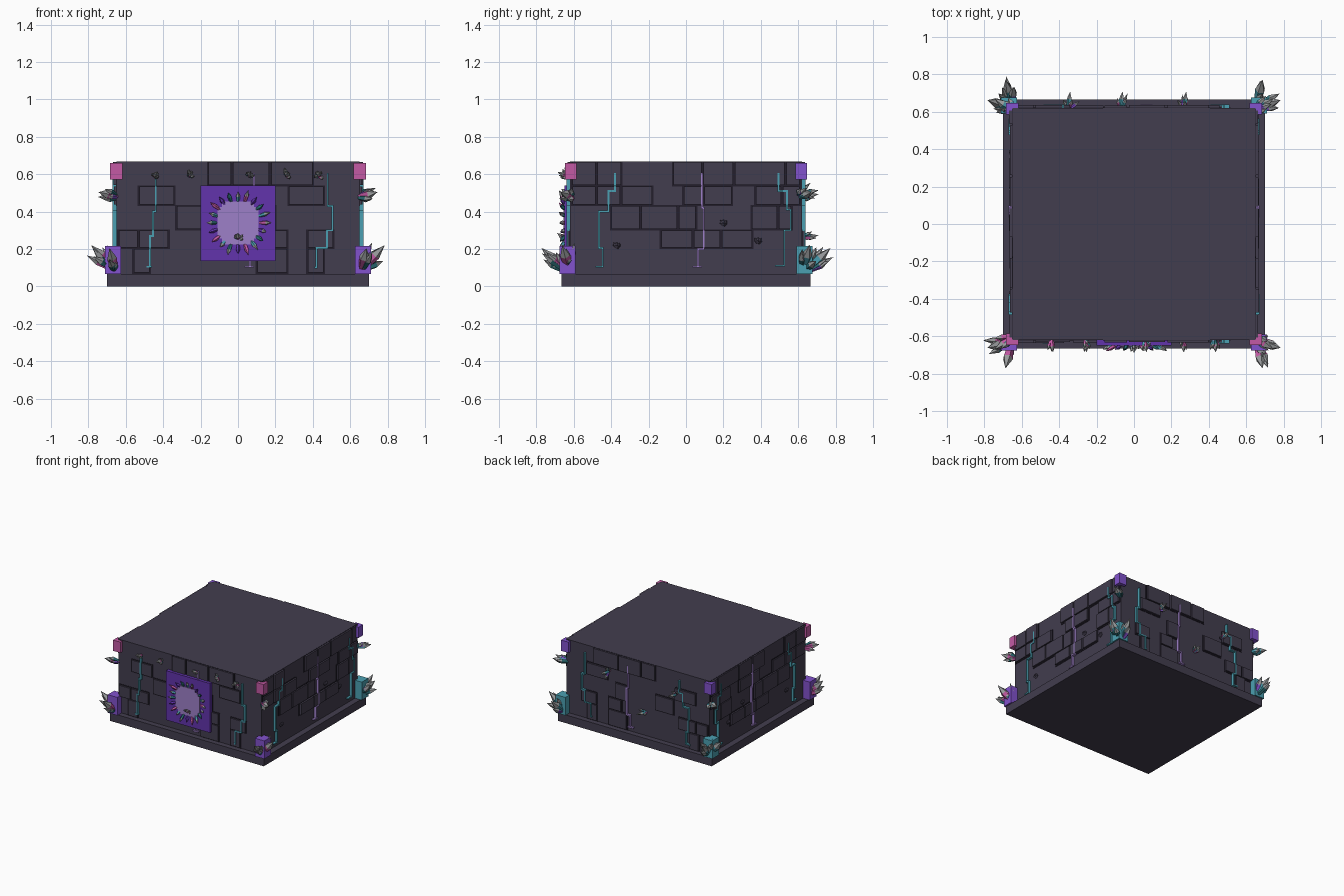
import bpy, bmesh, math, random
from mathutils import Vector, Matrix

if "Cube" in bpy.data.objects:
    bpy.data.objects.remove(bpy.data.objects["Cube"])
random.seed(4)

# Materials, given as display colours and converted to linear
def linear(c):
    c /= 255
    return c / 12.92 if c < 0.04 else ((c + 0.055) / 1.055) ** 2.4

def material(name, *rgb):
    m = bpy.data.materials.new(name)
    col = [linear(c) for c in rgb] + [1]
    m.use_nodes = True
    m.diffuse_color = col
    m.node_tree.nodes["Principled BSDF"].inputs["Base Color"].default_value = col
    return m

STONE = material("dark stone", 66, 61, 78)
GAP = material("stone gap", 36, 31, 44)
PINK = material("pink crystal", 196, 90, 165)
TEAL = material("teal crystal", 75, 160, 178)
VIOLET = material("violet crystal", 130, 82, 205)
FRAME = material("portal violet", 98, 52, 172)
GLOW = material("portal lavender", 158, 128, 200)
GREY = material("crystal grey", 152, 154, 156)
DEEP = material("deep teal", 45, 112, 120)

def finish(name, bm, *mats):
    me = bpy.data.meshes.new(name)
    bmesh.ops.recalc_face_normals(bm, faces=bm.faces)
    bm.to_mesh(me)
    bm.free()
    for m in mats:
        me.materials.append(m)
    ob = bpy.data.objects.new(name, me)
    bpy.context.collection.objects.link(ob)
    return ob

def box(bm, lo, hi, mat=0, spin=Matrix()):
    lo, hi = Vector(lo), Vector(hi)
    frame = spin @ Matrix.Translation((lo + hi) / 2) @ Matrix.Diagonal((*(hi - lo), 1))
    made = bmesh.ops.create_cube(bm, size=1, matrix=frame)
    for f in {f for v in made["verts"] for f in v.link_faces}:
        f.material_index = mat

def block(name, lo, hi, mat):
    bm = bmesh.new()
    box(bm, lo, hi)
    return finish(name, bm, mat)

def crystal(bm, root, aim, length, radius, mat=0, tip=3, sides=5):
    """Tapered prism with a pointed grey tip."""
    turn = Vector(aim).normalized().to_track_quat("Z", "Y")
    rings = []
    for r, h in ((0.65, 0), (1, 0.55)):
        rings.append([bm.verts.new(Vector(root) + turn @ Vector((
            radius * r * math.cos(math.tau * k / sides),
            radius * r * math.sin(math.tau * k / sides), length * h))) for k in range(sides)])
    top = bm.verts.new(Vector(root) + turn @ Vector((0, 0, length)))
    bm.faces.new(rings[0]).material_index = mat
    for k in range(sides):
        n = (k + 1) % sides
        bm.faces.new((rings[0][k], rings[0][n], rings[1][n], rings[1][k])).material_index = mat
        bm.faces.new((rings[1][k], rings[1][n], top)).material_index = tip

def cluster(name, root, aim, length, radius, count, spread, hues=(PINK, TEAL, VIOLET)):
    bm = bmesh.new()
    crystal(bm, root, aim, length, radius)
    for k in range(count):
        jitter = Vector([random.uniform(-spread, spread) for _ in "xyz"])
        crystal(bm, Vector(root) + jitter * radius, Vector(aim).normalized() + jitter,
                length * random.uniform(0.55, 0.9), radius * 0.75, (k + 1) % 3)
    return finish(name, bm, *hues, GREY)

# Base and body
block("base_slab", (-0.7, -0.665, 0), (0.7, 0.665, 0.067), STONE)
HX, HY, TOP = 0.65, 0.62, 0.667
block("body", (-HX, -HY, 0.06), (HX, HY, TOP), STONE)

# Wall courses: bottom and top of each row, then the stones as start and end
ROWS = [(0.54, 0.664), (0.435, 0.533), (0.305, 0.43), (0.205, 0.298), (0.07, 0.2)]
FRONT = [
    [(-0.16, -0.035), (-0.03, 0.17), (0.175, 0.4)],
    [(-0.53, -0.34), (0.27, 0.46)],
    [(-0.33, -0.16), (0.1, 0.2)],
    [(-0.64, -0.535), (-0.53, -0.37), (0.15, 0.265), (0.37, 0.51)],
    [(-0.56, -0.47), (0.1, 0.265), (0.37, 0.46)]]
SIDE = [
    [(-0.61, -0.48), (-0.475, -0.345), (-0.07, 0.085), (0.09, 0.255), (0.26, 0.53), (0.535, 0.61)],
    [(-0.61, -0.48), (-0.475, -0.35), (-0.345, -0.18), (-0.015, 0.09), (0.095, 0.245),
     (0.37, 0.51), (0.515, 0.61)],
    [(-0.4, -0.245), (-0.24, -0.045), (-0.04, 0.055), (0.35, 0.49), (0.495, 0.565)],
    [(-0.135, 0.035), (0.04, 0.185), (0.19, 0.355)],
    []]

# Veins: each step is position along the wall and height
LEFT_VEIN = [(-0.44, 0.57), (-0.455, 0.4), (-0.47, 0.27), (-0.465, 0.105), (-0.485, 0.105)]
RIGHT_VEIN = [(0.48, 0.6), (0.505, 0.43), (0.475, 0.3), (0.42, 0.205), (0.415, 0.1)]
MID_VEIN = [(0.085, 0.6), (0.095, 0.42), (0.065, 0.2), (0.08, 0.105), (0.04, 0.105)]
SIDE_LEFT = [(-0.38, 0.6), (-0.415, 0.51), (-0.465, 0.4), (-0.445, 0.205), (-0.48, 0.105)]
SIDE_RIGHT = [(0.495, 0.6), (0.54, 0.51), (0.56, 0.41), (0.525, 0.3), (0.48, 0.11)]

def vein(bm, path, depth, spin, flip, mat):
    w = 0.005
    for (u, z), (u2, z2) in zip(path, path[1:]):
        a, b = u * flip, u2 * flip
        box(bm, (a - w, -depth - 0.02, z2 - w), (a + w, -depth, z + w), mat, spin)
        box(bm, (min(a, b) - w, -depth - 0.02, z2 - w),
            (max(a, b) + w, -depth, z2 + w), mat, spin)

WALLS = [("front", 0, HY, FRONT, 1, LEFT_VEIN, RIGHT_VEIN), ("right", 1, HX, SIDE, 1, SIDE_LEFT, SIDE_RIGHT),
         ("back", 2, HY, FRONT, -1, SIDE_LEFT, RIGHT_VEIN), ("left", 3, HX, SIDE, -1, SIDE_LEFT, SIDE_RIGHT)]
for name, quarter, depth, courses, flip, first, last in WALLS:
    spin = Matrix.Rotation(quarter * math.pi / 2, 4, "Z")
    bm = bmesh.new()
    for (z0, z1), stones in zip(ROWS, courses):
        for pair in stones:
            a, b = sorted(u * flip for u in pair)
            out = depth + random.uniform(0.011, 0.018)
            e = 0.006
            box(bm, (a - e, -depth - 0.003, z0 - e), (b + e, -depth + 0.01, min(z1 + e, TOP - 0.001)), 1, spin)
            box(bm, (a + e / 2, -out, z0 + e / 2), (b - e / 2, -depth + 0.01, z1), 0, spin)
    finish(name + "_stones", bm, STONE, GAP)
    bm = bmesh.new()
    vein(bm, first, depth, spin, flip, 0)
    vein(bm, MID_VEIN, depth, spin, flip, 1)
    vein(bm, last, depth, spin, flip, 0)
    finish(name + "_veins", bm, TEAL, GLOW)

# Portal panel with a notched glowing centre
block("portal_frame", (-0.2, -0.65, 0.135), (0.2, -0.61, 0.54), FRAME)
bm = bmesh.new()
for w, h in ((0.11, 0.085), (0.085, 0.115)):
    box(bm, (-w, -0.655 - w / 100, 0.34 - h), (w, -0.645, 0.34 + h))
finish("portal_glow", bm, GLOW)

# Crystals round the portal
bm = bmesh.new()
COUNT = 20
for k in range(COUNT):
    a = math.tau * k / COUNT
    s, c = math.sin(a), math.cos(a)
    crystal(bm, (0.115 * s, -0.645, 0.34 + 0.115 * c), (s, -0.5, c),
            random.uniform(0.05, 0.08), 0.012, k % 4, random.choice((k % 4, 4)))
finish("portal_crystals", bm, TEAL, PINK, FRAME, DEEP, GREY)
cluster("portal_spray", (0, -0.64, 0.25), (0, -0.7, 0.5), 0.06, 0.014, 4, 0.5, (PINK, TEAL, DEEP))

# Small clusters on the front and back walls
for k, x in enumerate((-0.44, -0.26, 0.06, 0.26, 0.43)):
    cluster(f"front_cluster_{k}", (x, -0.62, 0.59), (0.1, -1, 0.3), 0.07, 0.014, 4, 0.5,
            (PINK, TEAL, DEEP))
for k, (x, z) in enumerate(((0.27, 0.5), (-0.07, 0.26), (-0.35, 0.48))):
    cluster(f"back_cluster_{k}", (x, 0.62, z), (0.1, 1, 0.15), 0.09, 0.014, 4, 0.5,
            (TEAL, PINK, VIOLET))

# Stone buds on the side walls
for s in (1, -1):
    for k, (y, z) in enumerate(((-0.37, 0.205), (0.2, 0.325), (0.385, 0.23))):
        bm = bmesh.new()
        for lean in (-0.6, 0, 0.6):
            crystal(bm, (s * HX, y, z), (s * 0.3, lean, 1), 0.035, 0.013, 0, 0)
        finish(f"side_bud_{s}_{k}", bm, STONE)

# Corner blocks and crystal clusters
for sx, xname in ((1, "left"), (-1, "right")):
    for sy, yname in ((-1, "front"), (1, "back")):
        corner = f"{yname}_{xname}"
        rear = sy > 0
        def corner_block(name, x0, x1, y0, y1, z0, z1, mat):
            xs, ys = sorted((sx * x0, sx * x1)), sorted((sy * y0, sy * y1))
            block(f"{corner}_{name}", (xs[0], ys[0], z0), (xs[1], ys[1], z1), mat)
        corner_block("top_block", 0.618, 0.684, 0.585, 0.646, 0.572, 0.66, VIOLET if rear else PINK)
        corner_block("low_block", 0.625, 0.712, 0.59, 0.675, 0.067, 0.215, TEAL if rear else VIOLET)
        hues = (TEAL, DEEP, VIOLET) if rear else (PINK, DEEP, VIOLET)
        cluster(corner + "_low_side_crystals", (sx * 0.67, sy * 0.63, 0.1),
                (sx * 0.9, sy * 0.25, 0.95), 0.17, 0.028, 4, 0.4, hues)
        cluster(corner + "_low_face_crystals", (sx * 0.66, sy * 0.65, 0.09),
                (sx * 0.2, sy * 0.9, 0.85), 0.17, 0.028, 4, 0.4, hues)
        cluster(corner + "_mid_crystals", (sx * 0.65, sy * 0.61, 0.48),
                (sx * 0.8, sy * 0.5, 0.2), 0.115, 0.024, 4, 0.4, hues)
